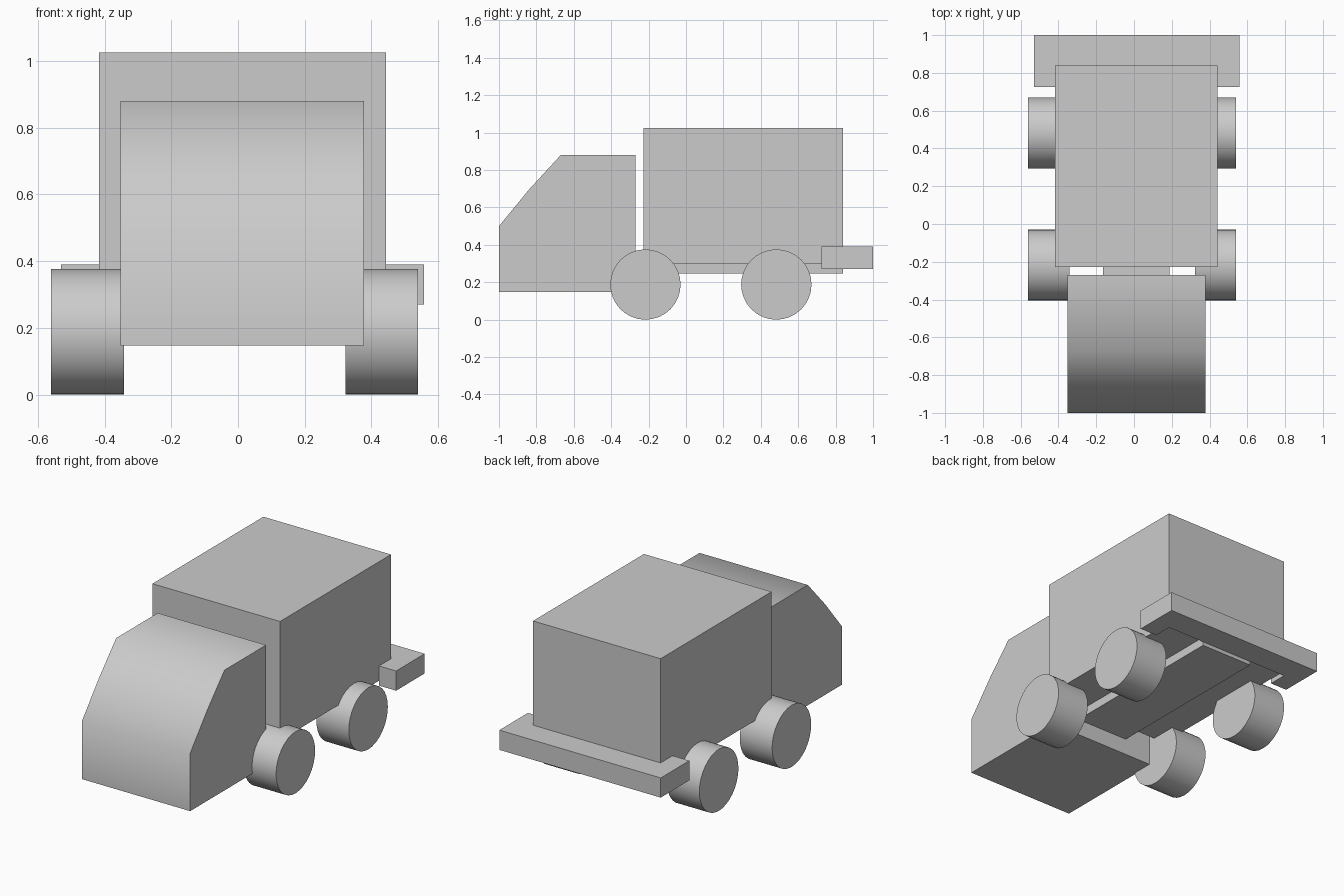
import bpy, bmesh
from math import pi, radians
from mathutils import Vector

if "Cube" in bpy.data.objects:
    bpy.data.objects.remove(bpy.data.objects["Cube"])


def prism(name, outline, axis, lo, hi):
    """Extrude an outline along x (outline is y,z) or along z (outline is x,y)."""
    bm = bmesh.new()
    pts = [(lo, a, b) if axis == 'x' else (a, b, lo) for a, b in outline]
    face = bm.faces.new([bm.verts.new(p) for p in pts])
    ext = bmesh.ops.extrude_face_region(bm, geom=[face])
    step = Vector((hi - lo, 0, 0)) if axis == 'x' else Vector((0, 0, hi - lo))
    verts = [g for g in ext['geom'] if isinstance(g, bmesh.types.BMVert)]
    bmesh.ops.translate(bm, verts=verts, vec=step)
    bmesh.ops.recalc_face_normals(bm, faces=bm.faces)
    mesh = bpy.data.meshes.new(name)
    bm.to_mesh(mesh)
    bm.free()
    obj = bpy.data.objects.new(name, mesh)
    bpy.context.collection.objects.link(obj)
    return obj


def block(name, x0, x1, y0, y1, z0, z1):
    return prism(name, [(x0, y0), (x1, y0), (x1, y1), (x0, y1)], 'z', z0, z1)


def smooth(obj, angle):
    bpy.ops.object.select_all(action='DESELECT')
    obj.select_set(True)
    bpy.context.view_layer.objects.active = obj
    bpy.ops.object.shade_smooth_by_angle(angle=radians(angle))


# Cab with a sloping windscreen
cab = prism("cab", [(-1, 0.147), (-1, 0.50), (-0.84, 0.695), (-0.67, 0.88),
                    (-0.27, 0.88), (-0.27, 0.147)], 'x', -0.352, 0.378)
smooth(cab, 60)

# Cargo box and the chassis beneath it
block("cargo_box", -0.417, 0.443, -0.228, 0.84, 0.30, 1.025)
block("chassis", -0.165, 0.188, -0.28, 0.84, 0.247, 0.35)

# Rear bumper wrapping round the back of the box
prism("rear_bumper", [(-0.53, 0.725), (-0.417, 0.725), (-0.417, 0.84), (0.443, 0.84),
                      (0.443, 0.725), (0.558, 0.725), (0.558, 1), (-0.53, 1)],
      'z', 0.27, 0.39)

# Wheels
for end, y in (("front", -0.217), ("rear", 0.483)):
    for side, x in (("left", -0.451), ("right", 0.431)):
        bpy.ops.mesh.primitive_cylinder_add(vertices=32, radius=0.188, depth=0.218,
                                            location=(x, y, 0.188), rotation=(0, pi / 2, 0))
        wheel = bpy.context.object
        wheel.name = f"{end}_{side}_wheel"
        smooth(wheel, 40)
